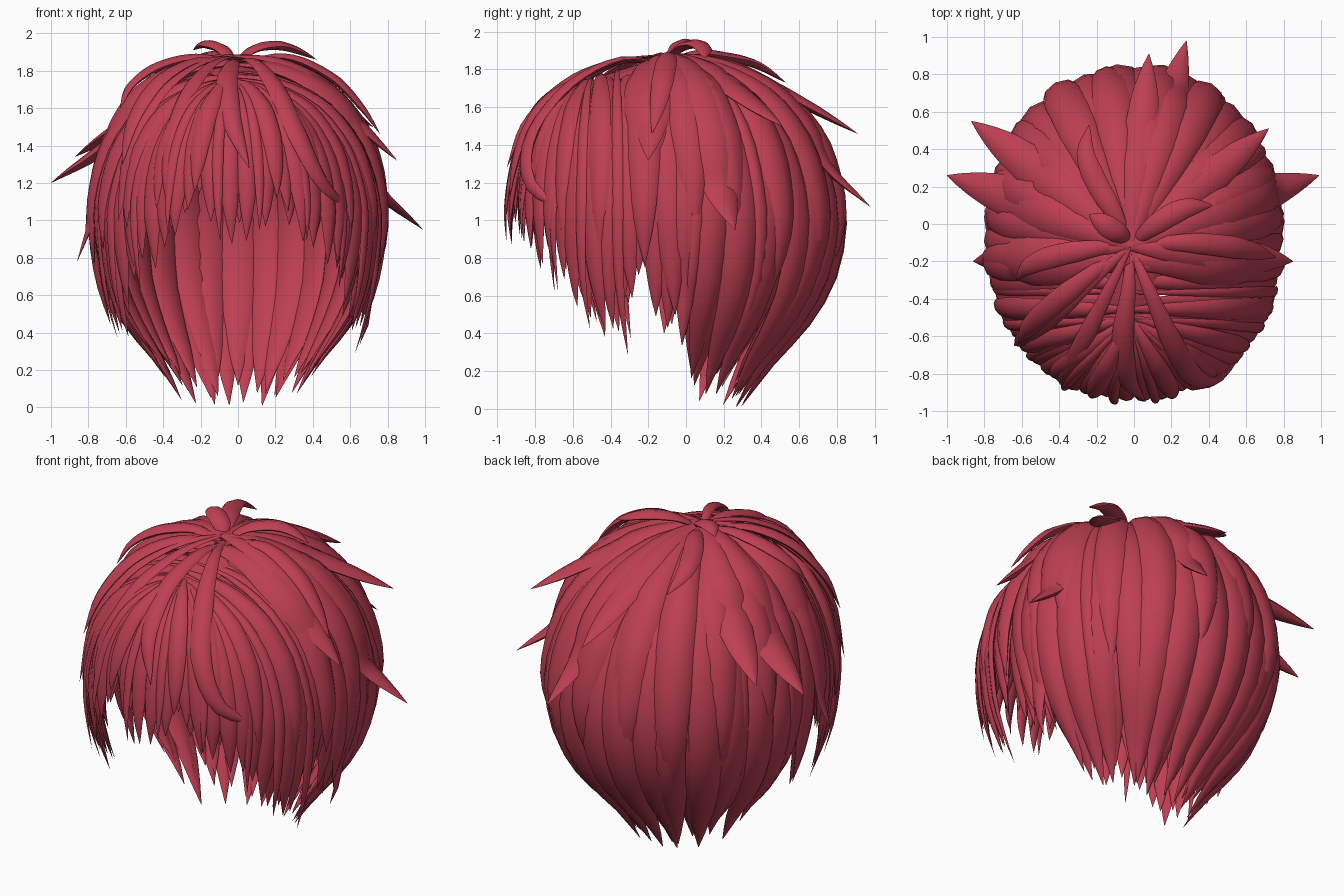
import bpy, math, random
from mathutils import Vector

if "Cube" in bpy.data.objects:
    bpy.data.objects.remove(bpy.data.objects["Cube"])

random.seed(7)
hair = bpy.data.materials.new("crimson_hair")
hair.diffuse_color = (0.51, 0.05, 0.085, 1)
hair.use_nodes = True
hair.node_tree.nodes["Principled BSDF"].inputs["Base Color"].default_value = hair.diffuse_color

RX, RY_BACK, RY_FRONT, CY = 0.76, 0.85, 0.89, -0.05   # head shell radii and centre
CROWN = Vector((-0.02, -0.12, 1.83))
# Shell outline: height, share of full radius
OUTLINE = [(1.85, 0), (1.83, .22), (1.775, .42), (1.66, .65), (1.47, .84), (1.28, .94),
           (1.05, 1), (.85, .985), (.65, .92), (.45, .78), (.25, .59), (.02, .41)]
# Lock cross-section (side, out) and width along the length
SECTION = [(1, 0), (.72, .62), (0, 1), (-.72, .62), (-1, 0), (-.7, -.45), (0, -.65), (.7, -.45)]
WIDTH = [(0, .22), (.15, .55), (.4, .95), (.62, 1), (.8, .76), (.92, .38), (1, .015)]


def lerp_table(table, x):
    for (a, u), (b, v) in zip(table, table[1:]):
        if min(a, b) <= x <= max(a, b):
            return u + (v - u) * (x - a) / (b - a)
    return table[-1][1]


def smooth_path(pts, n):
    """Catmull-Rom through pts, resampled to n+1 evenly spaced points."""
    p = [pts[0] * 2 - pts[1]] + pts + [pts[-1] * 2 - pts[-2]]
    dense = []
    for i in range(1, len(p) - 2):
        a, b, c, d = p[i - 1:i + 3]
        for k in range(8):
            t = k / 8
            dense.append(.5 * (2 * b + (c - a) * t + (2 * a - 5 * b + 4 * c - d) * t * t
                               + (3 * b - a - 3 * c + d) * t ** 3))
    dense.append(pts[-1])
    lengths = [0]
    for a, b in zip(dense, dense[1:]):
        lengths.append(lengths[-1] + (b - a).length)
    out, j = [], 0
    for k in range(n + 1):
        s = lengths[-1] * k / n
        while j < len(dense) - 2 and lengths[j + 1] < s:
            j += 1
        f = (s - lengths[j]) / max(lengths[j + 1] - lengths[j], 1e-6)
        out.append(dense[j].lerp(dense[j + 1], min(f, 1)))
    return out


def lock(name, pts, width, thick=None, n=18):
    """Tapered lens-shaped lock of hair swept along pts."""
    thick = thick or width * .5
    path = smooth_path(pts, n)
    verts, faces, m = [], [], len(SECTION)
    for i, p in enumerate(path):
        tan = (path[min(i + 1, n)] - path[max(i - 1, 0)]).normalized()
        out = p - Vector((0, CY, .9))
        out = (out - tan * out.dot(tan)).normalized()
        side = tan.cross(out)
        w = lerp_table(WIDTH, i / n)
        for a, b in SECTION:
            verts.append(p + side * (a * w * width) + out * (b * w * thick))
    for i in range(n):
        for k in range(m):
            l = (k + 1) % m
            faces.append((i * m + k, i * m + l, i * m + m + l, i * m + m + k))
    faces += [tuple(range(m))[::-1], tuple(range(n * m, n * m + m))]
    mesh = bpy.data.meshes.new(name)
    mesh.from_pydata(verts, [], faces)
    mesh.materials.append(hair)
    ob = bpy.data.objects.new(name, mesh)
    bpy.context.collection.objects.link(ob)


def shell_path(angle, tip, scale=1.0, sway=0.0, crown=False):
    """Path from the parting, over the shell at this angle, down to height tip."""
    def point(z, f):
        t = (1.85 - z) / 1.85
        th = math.radians(angle + sway * t * t)
        c, s = math.cos(th), math.sin(th)
        if s < 0:                       # squarer towards the front
            c = math.copysign(abs(c) ** .87, c)
        ry_out = RY_BACK if s > 0 else RY_FRONT
        base = Vector((RX * c * scale, CY + ry_out * s * scale, 0))
        ry = CROWN.y if s > 0 or crown else min(-.12, max(-.5, base.y))
        top = (1.83 + (ry + .12) * .28) * (1 + (scale - 1) * .5)
        if z > 1.05:
            q = Vector((-.02, ry, 0)).lerp(base, f)
            q.z = 1.05 + (z - 1.05) * (top - 1.05) / .8
        else:
            f = f if s > 0.05 else 1 - (1 - f) * .45
            q = Vector((0, CY, 0)).lerp(base, f)
            q.z = z
        return q
    pts = [point(z, f) for z, f in OUTLINE if z > tip + .07]
    return pts + [point(tip, lerp_table(OUTLINE, tip))]


def both_sides(name, table, scale, jitter):
    for angle, tip, width in table:
        for a, sign in ((angle, 1), (180 - angle, -1)):
            z = max(.01, tip + random.uniform(-jitter, jitter))
            k = scale + random.uniform(-.012, .012)
            lock(name, shell_path(a, z, k, sign * random.uniform(-7, 5)), width)


# Main layer: angle (90 back, 0 side, -90 front), tip height, half width
back = [(84, .04, .115), (72, .02, .115), (60, .07, .115), (48, .05, .115), (36, .1, .11),
        (24, .07, .11), (13, .16, .1), (5, .32, .09)]
sides = [(-3, .48, .095), (-11, .74, .09), (-17, .56, .085), (-24, .4, .075),
         (-30, .4, .075), (-37, .58, .075), (-43, .72, .07)]
fringe = [(-49, .76, .065), (-55, .78, .065), (-61, .88, .065), (-67, .9, .065),
          (-73, 1.03, .06), (-80, .98, .06), (-87, .92, .055)]
both_sides("back_lock", back, 1.0, .03)
both_sides("side_lock", sides, 1.0, .04)
both_sides("fringe_lock", fringe, 1.0, .05)

# Under layer closes the gaps
both_sides("back_under_lock", [(a - 6, z + .08, w) for a, z, w in back], .955, .05)
both_sides("side_under_lock", [(a - 3, z + .06, w) for a, z, w in sides], .965, .05)
both_sides("fringe_under_lock", [(a - 3, z + .1, w) for a, z, w in fringe], .965, .05)
lock("back_centre_lock", shell_path(90, .12, .955), .12)
lock("parting_lock", [Vector((-.02, y, z)) for y, z in
                      ((.08, 1.81), (-.12, 1.81), (-.35, 1.745), (-.55, 1.66), (-.7, 1.58))], .15, .05)

# Shorter top layer
both_sides("top_lock", [(80, .75, .11), (60, .5, .11), (40, .62, .1), (20, .92, .1),
                        (6, .95, .1), (-9, 1.29, .14), (-11, .8, .09), (-26, .85, .07),
                        (-42, .98, .06), (-58, 1.08, .055), (-76, 1.12, .055)], 1.03, .05)

# Thin wisps along the lower edge
both_sides("wisp", [(55, .3, .04), (30, .3, .04), (8, .38, .04), (-20, .34, .035),
                    (-33, .48, .035), (-46, .66, .03), (-64, .95, .03), (-83, .95, .03)], 1.03, .06)

# Flyaway spikes: tip position and half width
FLYAWAYS = [((-1.0, .26, 1.2), .12), ((.99, .26, .95), .12), ((-.87, .55, 1.34), .11),
            ((.28, .98, 1.07), .1), ((.08, .91, 1.46), .09), ((.72, .51, 1.5), .09),
            ((.85, -.2, 1.32), .1), ((-.86, -.2, .78), .08), ((-.64, -.65, 1.0), .06),
            ((-.37, -.87, 1.05), .05)]
for tip, width in FLYAWAYS:
    tip = Vector(tip)
    angle = math.degrees(math.atan2((tip.y - CY) / RY_BACK, tip.x / RX))
    body = shell_path(angle, tip.z + .2, 1.05, 0, crown=True)
    lock("flyaway_lock", body + [tip], width, width * .42)

# Loose strands falling from the crown
STRANDS = [
    [(-.03, -.35, 1.84), (-.06, -.62, 1.73), (-.03, -.84, 1.52), (.06, -.95, 1.28)],
    [(.08, -.35, 1.85), (.2, -.62, 1.71), (.32, -.82, 1.45), (.45, -.83, 1.2), (.6, -.66, 1.06)],
    [(-.22, -.26, 1.85), (-.42, -.42, 1.74), (-.56, -.55, 1.53), (-.62, -.64, 1.3)],
    [(-.2, -.13, 1.87), (-.42, -.17, 1.82), (-.57, -.23, 1.72), (-.63, -.3, 1.6)],
    [(.25, -.1, 1.87), (.5, -.12, 1.76), (.66, -.15, 1.6), (.76, -.18, 1.46)],
    [(-.1, .05, 1.88), (-.2, .22, 1.86), (-.26, .38, 1.82), (-.24, .53, 1.73)],
    [(.08, -.03, 1.91), (.2, .05, 1.93), (.3, .09, 1.91), (.42, .1, 1.86)],
    [(-.07, -.06, 1.9), (-.13, -.02, 1.93), (-.19, .02, 1.935), (-.24, .05, 1.91)],
]
for pts in STRANDS:
    lock("loose_strand", [CROWN] + [Vector(p) for p in pts], .06, .03)

# Smooth shading with crisp lock edges
for ob in bpy.context.collection.objects:
    ob.select_set(True)
    bpy.context.view_layer.objects.active = ob
bpy.ops.object.shade_smooth_by_angle(angle=math.radians(50))
